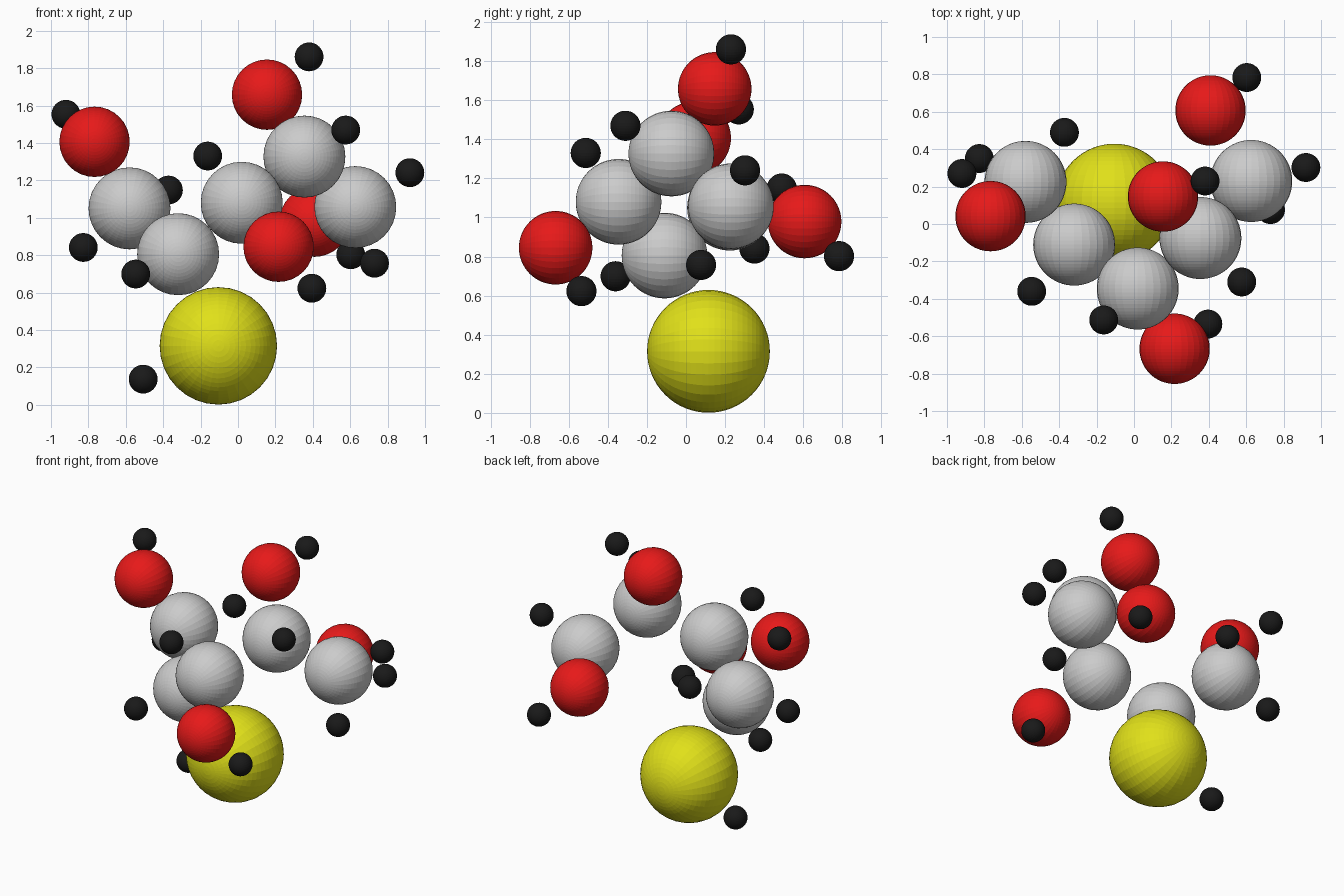
import bpy
from math import pi


def material(name, color):
    m = bpy.data.materials.new(name)
    m.diffuse_color = color
    return m


red = material("red", (0.8, 0.01, 0.01, 1))
yellow = material("yellow", (0.75, 0.75, 0.01, 1))
black = material("black", (0.01, 0.01, 0.01, 1))


def atoms(name, radius, mat, centres):
    """Faceted spheres with their poles along y."""
    for i, c in enumerate(centres, 1):
        bpy.ops.mesh.primitive_uv_sphere_add(
            segments=32, ring_count=32, radius=radius,
            location=c, rotation=(pi / 2, 0, 0))
        ob = bpy.context.object
        ob.name = f"{name}_{i}"
        if mat:
            ob.data.materials.append(mat)


# Large sulphur atom at the bottom
atoms("sulphur_atom", 0.314, yellow, [(-0.105, 0.115, 0.315)])

# Carbon chain, left to right
atoms("carbon_atom", 0.219, None, [
    (-0.58, 0.225, 1.05), (-0.32, -0.11, 0.805), (0.02, -0.345, 1.08),
    (0.355, -0.075, 1.327), (0.627, 0.23, 1.057)])

# Oxygen atoms
atoms("oxygen_atom", 0.188, red, [
    (-0.767, 0.042, 1.406), (0.155, 0.147, 1.658),
    (0.217, -0.667, 0.845), (0.409, 0.607, 0.979)])

# Small hydrogen atoms: on the oxygens, on the carbons, on the sulphur
atoms("hydrogen_atom", 0.077, black, [
    (-0.92, 0.27, 1.553), (0.38, 0.23, 1.86),
    (0.395, -0.535, 0.623), (0.603, 0.783, 0.802),
    (-0.827, 0.35, 0.841), (-0.372, 0.49, 1.148),
    (-0.547, -0.36, 0.699), (-0.162, -0.513, 1.33),
    (0.576, -0.31, 1.469), (0.919, 0.302, 1.241),
    (0.73, 0.077, 0.757), (-0.507, 0.17, 0.137)])
